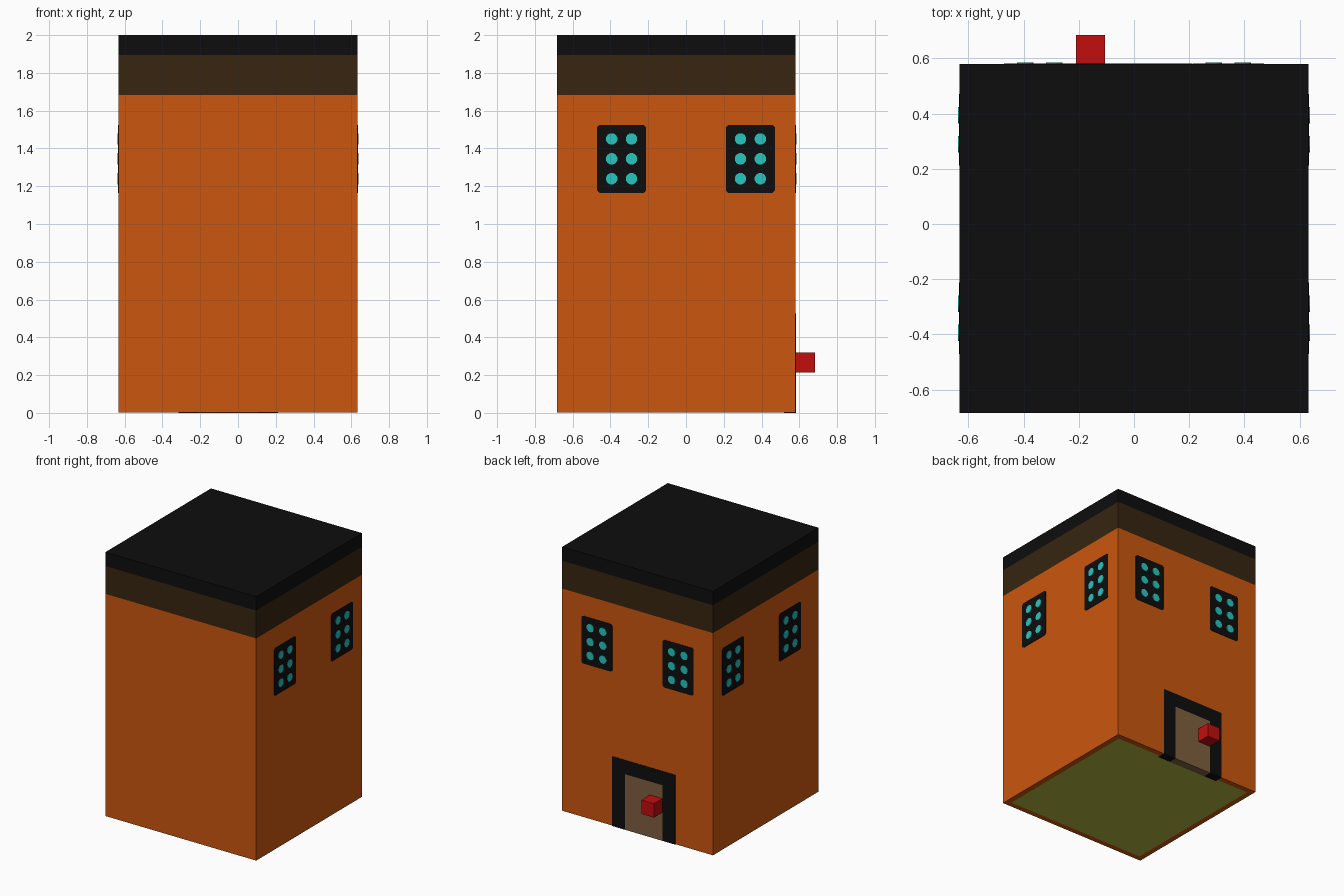
import bpy, bmesh, math
from mathutils import Matrix, Vector

if "Cube" in bpy.data.objects:
    bpy.data.objects.remove(bpy.data.objects["Cube"])

V = 2 / 19                 # building block size
X = 6 * V                  # half width
Y0, Y1 = -6.5 * V, 5.5 * V # front and back walls
SKIN = 0.003               # how far painted plates stand proud


def lin(c):
    c /= 255
    return c / 12.92 if c <= 0.04045 else ((c + 0.055) / 1.055) ** 2.4


def mat(name, r, g, b):
    m = bpy.data.materials.new(name)
    m.diffuse_color = (lin(r), lin(g), lin(b), 1)
    m.use_nodes = True
    m.node_tree.nodes["Principled BSDF"].inputs["Base Color"].default_value = m.diffuse_color
    return m


ORANGE = mat("orange wall", 203, 86, 14)
BROWN = mat("dark brown band", 55, 37, 16)
BLACK = mat("black trim", 13, 13, 13)
CYAN = mat("cyan glass", 38, 198, 192)
RED = mat("red knob", 195, 13, 13)
DOOR = mat("brown door", 126, 95, 62)
OLIVE = mat("olive floor", 180, 184, 64)


def finish(name, bm, *mats):
    bmesh.ops.recalc_face_normals(bm, faces=bm.faces)
    me = bpy.data.meshes.new(name)
    bm.to_mesh(me)
    bm.free()
    for m in mats:
        me.materials.append(m)
    ob = bpy.data.objects.new(name, me)
    bpy.context.collection.objects.link(ob)
    return ob


def add_box(bm, lo, hi):
    lo, hi = Vector(lo), Vector(hi)
    m = Matrix.Translation((lo + hi) / 2) @ Matrix.Diagonal((*(hi - lo), 1))
    bmesh.ops.create_cube(bm, size=1, matrix=m)


def box(name, lo, hi, m):
    bm = bmesh.new()
    add_box(bm, lo, hi)
    return finish(name, bm, m)


def add_prism(bm, pts, depth, index):
    # outline in local XY, extruded along local +Z
    face = bm.faces.new([bm.verts.new((x, y, 0)) for x, y in pts])
    face.material_index = index
    ext = bmesh.ops.extrude_face_region(bm, geom=[face])["geom"]
    verts = [g for g in ext if isinstance(g, bmesh.types.BMVert)]
    bmesh.ops.translate(bm, vec=(0, 0, depth), verts=verts)
    for v in verts:
        for f in v.link_faces:
            f.material_index = index


def circle(cx, cy, r, n=12):
    return [(cx + r * math.cos(math.tau * (i + .5) / n),
             cy + r * math.sin(math.tau * (i + .5) / n)) for i in range(n)]


def window(name, loc, angle):
    # black plate with clipped corners and six round panes
    w, h, c = 0.129, 0.18, 0.012
    bm = bmesh.new()
    add_prism(bm, [(-w + c, -h), (w - c, -h), (w, -h + c), (w, h - c),
                   (w - c, h), (-w + c, h), (-w, h - c), (-w, -h + c)], SKIN, 0)
    for i in (-1, 1):
        for j in (-1, 0, 1):
            add_prism(bm, circle(i * V / 2, j * V, 0.031), SKIN * 2, 1)
    ob = finish(name, bm, BLACK, CYAN)
    ob.matrix_world = (Matrix.Translation(loc) @ Matrix.Rotation(angle, 4, 'Z')
                       @ Matrix.Rotation(math.pi / 2, 4, 'X'))


# walls with the olive floor inset in the underside
bm = bmesh.new()
add_box(bm, (-X, Y0, 0.002), (X, Y1, 16 * V))
bm.normal_update()
under = min(bm.faces, key=lambda f: f.calc_center_median().z)
bmesh.ops.inset_individual(bm, faces=[under], thickness=0.06)
under = max((f for f in bm.faces if f.normal.z < -0.9),
            key=lambda f: f.calc_area())
under.material_index = 1
finish("walls", bm, ORANGE, OLIVE)

# upper band and flat roof
box("upper_band", (-X, Y0, 16 * V), (X, Y1, 18 * V), BROWN)
box("roof", (-X, Y0, 18 * V), (X, Y1, 2), BLACK)

# windows on the right, left and back walls
for s in (-1, 1):
    p = s * 0.341
    window("right_window", (X, p, 1.345), math.pi / 2)
    window("left_window", (-X, p, 1.345), -math.pi / 2)
    window("back_window", (p, Y1, 1.345), math.pi)

# door set through the back wall, its frame and the knob
IN, OUT = Y1 - 0.06, Y1 + SKIN
box("door", (-2 * V, IN, 0), (V, OUT, 4 * V), DOOR)
bm = bmesh.new()
add_box(bm, (-3 * V, IN, 0), (-2 * V, OUT, 4 * V))
add_box(bm, (V, IN, 0), (2 * V, OUT, 4 * V))
add_box(bm, (-3 * V, IN, 4 * V), (2 * V, OUT, 5 * V))
finish("door_frame", bm, BLACK)
box("door_knob", (-2 * V, Y1, 0.215), (-V, Y1 + V, 0.215 + V), RED)
